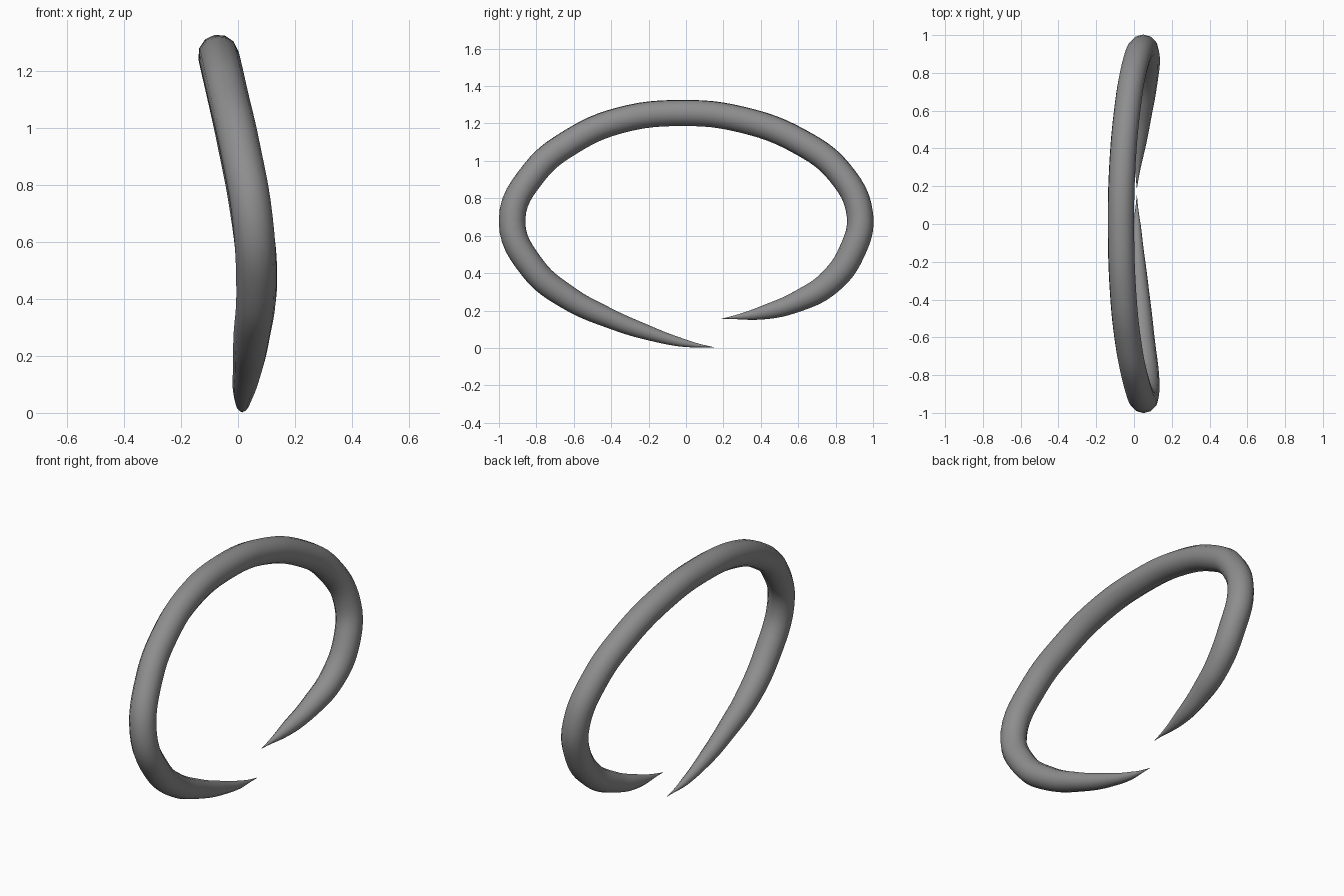
import bpy

# Centre line of the open ring: x, y, z, tube radius
path = [
    (0.015, 0.15, 0.003, 0.001),
    (0.015, 0.00, 0.024, 0.020),
    (0.021, -0.20, 0.080, 0.039),
    (0.035, -0.42, 0.163, 0.053),
    (0.048, -0.63, 0.268, 0.064),
    (0.064, -0.82, 0.427, 0.070),
    (0.051, -0.93, 0.680, 0.071),
    (0.005, -0.81, 0.940, 0.071),
    (-0.033, -0.61, 1.105, 0.071),
    (-0.058, -0.36, 1.215, 0.071),
    (-0.069, -0.02, 1.256, 0.071),
    (-0.062, 0.30, 1.220, 0.071),
    (-0.035, 0.61, 1.102, 0.071),
    (0.000, 0.82, 0.940, 0.071),
    (0.043, 0.93, 0.710, 0.071),
    (0.066, 0.885, 0.510, 0.071),
    (0.060, 0.77, 0.352, 0.067),
    (0.042, 0.60, 0.250, 0.056),
    (0.024, 0.40, 0.186, 0.035),
    (0.015, 0.19, 0.155, 0.001),
]

# Round tube swept along the path, tapering to points at both ends
curve = bpy.data.curves.new("ring", "CURVE")
curve.dimensions = "3D"
curve.bevel_depth = 1.0
curve.bevel_resolution = 4
curve.resolution_u = 6
curve.use_fill_caps = True
spline = curve.splines.new("BEZIER")
spline.radius_interpolation = "CARDINAL"
spline.bezier_points.add(len(path) - 1)
for p, (x, y, z, r) in zip(spline.bezier_points, path):
    p.co = (x, y, z)
    p.radius = r
    p.handle_left_type = p.handle_right_type = "AUTO"

ring = bpy.data.objects.new("open_ring", curve)
bpy.context.collection.objects.link(ring)
bpy.context.view_layer.objects.active = ring
ring.select_set(True)
bpy.ops.object.convert(target="MESH")
bpy.ops.object.shade_smooth()

# Dark grey surface
mat = bpy.data.materials.new("dark_grey")
mat.diffuse_color = (0.27, 0.27, 0.27, 1)
bpy.context.object.data.materials.clear()
bpy.context.object.data.materials.append(mat)
